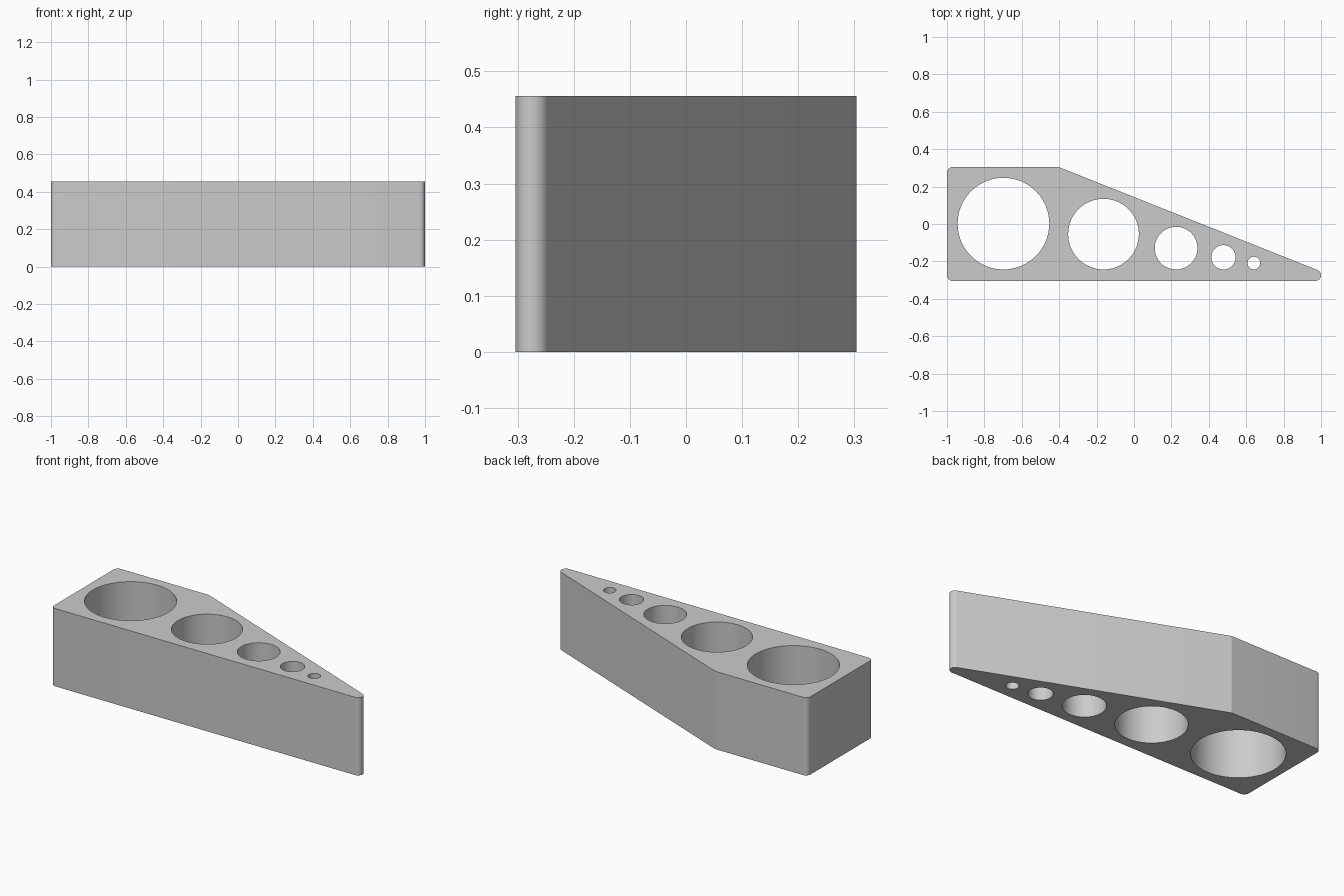
import bpy, bmesh
from math import atan2, cos, sin, pi

cube = bpy.data.objects.get("Cube")
if cube:
    bpy.data.objects.remove(cube)

HEIGHT, RADIUS, STEPS = 0.456, 0.03, 8
HOLE_FRONT = -0.243  # all holes touch this line

grey = bpy.data.materials.new("plain grey")
grey.use_nodes = True
grey.diffuse_color = (0.6, 0.6, 0.6, 1)
grey.node_tree.nodes["Principled BSDF"].inputs["Base Color"].default_value = (0.6, 0.6, 0.6, 1)

# Wedge outline: rounded corners, counter-clockwise, as arc centres
centres = [(-0.97, -0.274), (0.97, -0.274), (-0.407, 0.274), (-0.97, 0.274)]


def edge_normal(a, b):
    return atan2(a[0] - b[0], b[1] - a[1])


outline = []
for i, c in enumerate(centres):
    start = edge_normal(centres[i - 1], c)
    sweep = (edge_normal(c, centres[(i + 1) % 4]) - start) % (2 * pi)
    for k in range(STEPS + 1):
        a = start + sweep * k / STEPS
        outline.append((c[0] + RADIUS * cos(a), c[1] + RADIUS * sin(a)))

bm = bmesh.new()
base = bm.faces.new([bm.verts.new((x, y, 0)) for x, y in outline])
top = bmesh.ops.extrude_face_region(bm, geom=[base])["geom"]
bmesh.ops.translate(bm, vec=(0, 0, HEIGHT), verts=[v for v in top if isinstance(v, bmesh.types.BMVert)])
bmesh.ops.recalc_face_normals(bm, faces=bm.faces)
mesh = bpy.data.meshes.new("wedge_block")
bm.to_mesh(mesh)
bm.free()
mesh.materials.append(grey)
block = bpy.data.objects.new("wedge_block", mesh)
bpy.context.collection.objects.link(block)

# Row of through holes, shrinking toward the thin end: (x, radius)
for x, r in [(-0.698, 0.245), (-0.163, 0.189), (0.225, 0.114), (0.478, 0.065), (0.641, 0.034)]:
    bpy.ops.mesh.primitive_cylinder_add(vertices=64, radius=r, depth=1, location=(x, HOLE_FRONT + r, HEIGHT / 2))
    cutter = bpy.context.object
    cutter.name = "hole_cutter"
    cutter.hide_render = True
    cutter.data.materials.append(grey)
    bpy.ops.object.select_all(action="DESELECT")
    block.select_set(True)
    bpy.context.view_layer.objects.active = block
    cut = block.modifiers.new("hole", "BOOLEAN")
    cut.operation, cut.solver, cut.object = "DIFFERENCE", "EXACT", cutter
    bpy.ops.object.modifier_apply(modifier=cut.name)
    bpy.data.objects.remove(cutter)

bpy.ops.object.shade_smooth_by_angle(angle=pi / 6)
